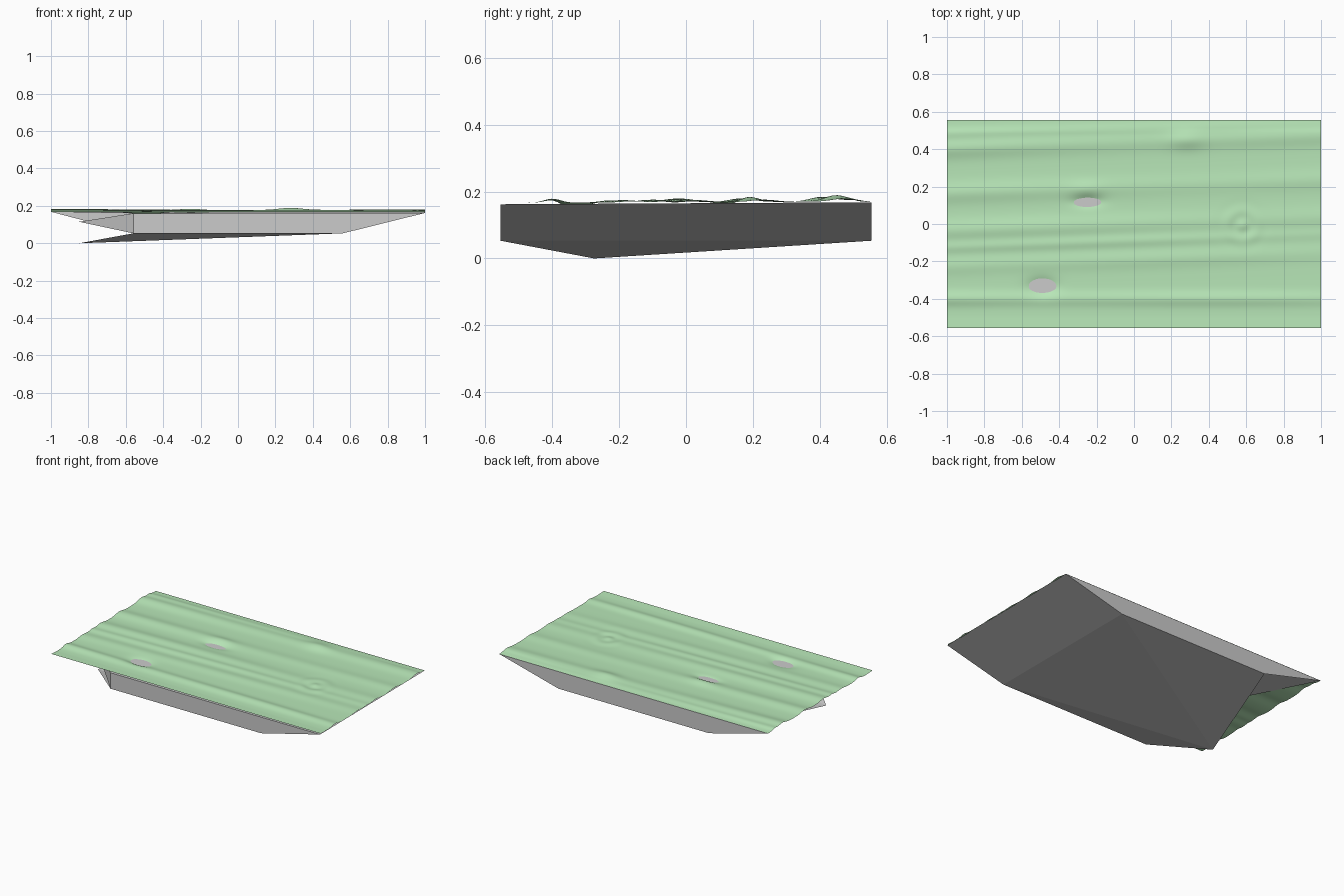
import bpy, bmesh
from math import exp, hypot, cos, sin

if "Cube" in bpy.data.objects:
    bpy.data.objects.remove(bpy.data.objects["Cube"])


def add_object(name, verts, faces):
    mesh = bpy.data.meshes.new(name)
    mesh.from_pydata(verts, [], faces)
    mesh.update()
    obj = bpy.data.objects.new(name, mesh)
    bpy.context.collection.objects.link(obj)
    return obj


# Faceted grey rock base, with a broken left end and a projecting lower lip
p = {
    "low_br": (0.56, 0.555, 0.053), "low_bl": (-0.56, 0.555, 0.053),
    "low_fr": (0.56, -0.555, 0.053), "low_fl": (-0.56, -0.555, 0.053),
    "lip": (-0.85, -0.275, 0.0), "ledge": (-0.85, -0.275, 0.115),
    "top_br": (1, 0.555, 0.168), "top_bl": (-1, 0.555, 0.168),
    "top_fr": (1, -0.555, 0.162), "top_fl": (-0.56, -0.555, 0.160),
    "notch": (-0.56, -0.275, 0.160),
}
keys = list(p)
base_faces = [
    "low_br lip low_bl", "low_br low_fr lip", "low_fr low_fl lip",   # underside
    "low_br low_bl top_bl top_br",                                  # back
    "low_fr low_br top_br top_fr",                                  # right end
    "low_fl low_fr top_fl", "low_fr top_fr top_fl",                 # front
    "low_fl top_fl ledge", "top_fl notch ledge",                    # broken end
    "top_fl top_fr notch", "top_fr top_br notch", "top_br top_bl notch",  # deck
]
add_object("rock_base", list(p.values()),
           [[keys.index(k) for k in f.split()] for f in base_faces])


# Rippled green ground: ridges along x plus a few local mounds and pits
ridges = [(-0.40, 0.035, 0.013), (-0.19, 0.045, 0.008), (-0.09, 0.03, 0.008),
          (0.0, 0.05, 0.011), (0.20, 0.05, 0.010), (0.44, 0.05, 0.013),
          (0.52, 0.03, 0.008)]
spots = [(0.28, 0.45, 0.09, 0.05, 0.011), (-0.25, 0.19, 0.09, 0.035, 0.007),
         (-0.49, -0.335, 0.075, 0.045, -0.019), (-0.25, 0.12, 0.08, 0.03, -0.014)]


def height(x, y):
    z = 0.166 + 0.004 * (y + 0.555)
    for i, (c, w, h) in enumerate(ridges):
        drift = 0.0 if i == 0 else 0.035 * x
        amp = h * (0.75 - 0.2 * x + 0.15 * sin(3 * x + i))
        z += amp * exp(-((y - c - drift) / w) ** 2)
    for cx, cy, wx, wy, h in spots:
        z += h * exp(-((x - cx) / wx) ** 2 - ((y - cy) / wy) ** 2)
    r = hypot(x - 0.58, y + 0.01)                  # ringed crater
    z += 0.004 * cos(r * 70) * exp(-(r / 0.09) ** 2)
    edge = min(1, (0.555 - abs(y)) / 0.06)         # straight long edges
    return 0.169 + (z - 0.169) * edge


nx, ny = 130, 110
verts = []
for j in range(ny + 1):
    for i in range(nx + 1):
        x, y = -1 + 2 * i / nx, -0.555 + 1.11 * j / ny
        verts.append((x, y, height(x, y)))
faces = []
for j in range(ny):
    for i in range(nx):
        a = j * (nx + 1) + i
        faces.append((a, a + 1, a + nx + 2, a + nx + 1))
ground = add_object("grass_ground", verts, faces)
ground.data.shade_smooth()
green = bpy.data.materials.new("pale_green")
green.diffuse_color = (0.48, 0.80, 0.48, 1)
green.use_nodes = True
green.node_tree.nodes["Principled BSDF"].inputs["Base Color"].default_value = green.diffuse_color
ground.data.materials.append(green)
